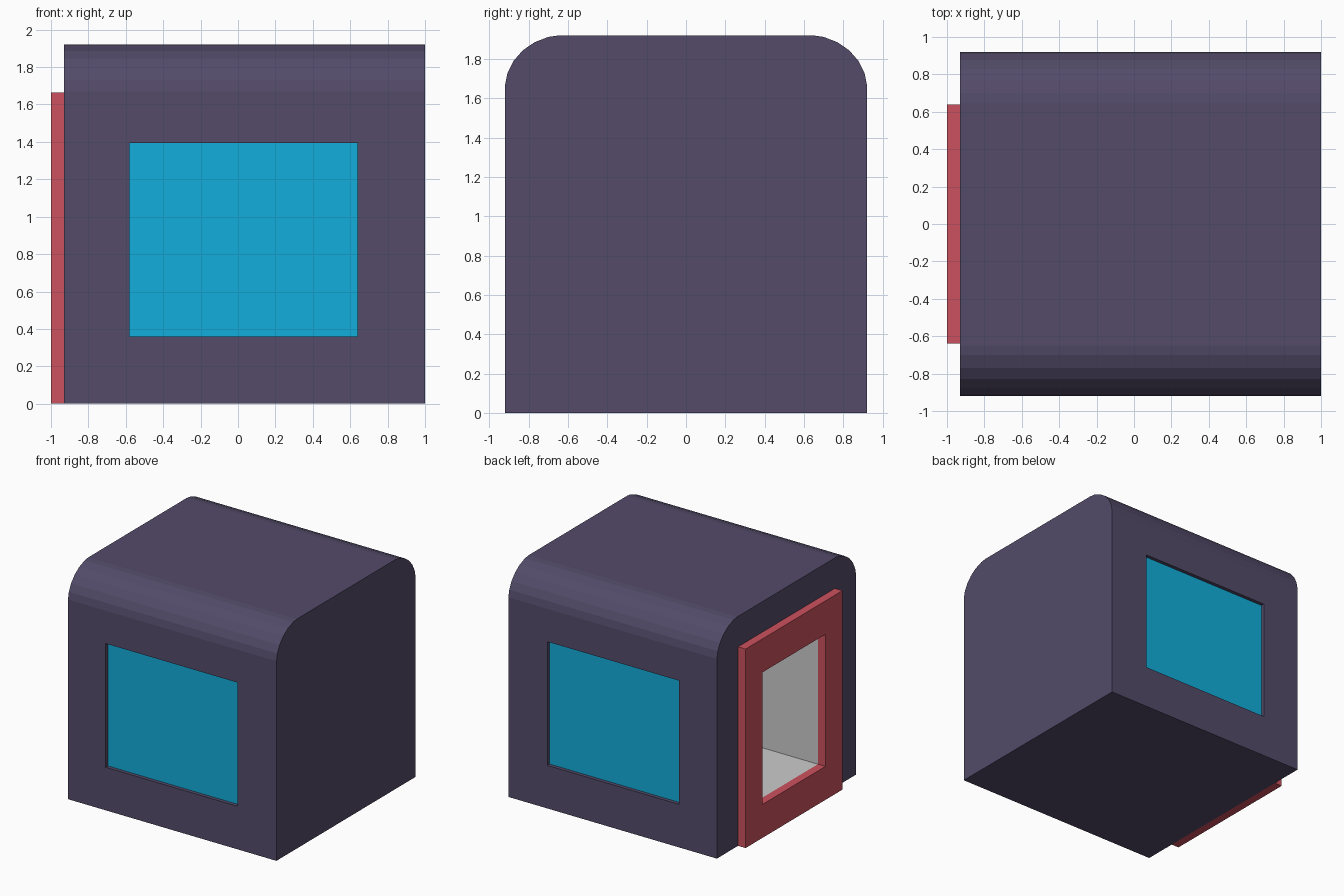
import bpy
import bmesh

if "Cube" in bpy.data.objects:
    bpy.data.objects.remove(bpy.data.objects["Cube"])


def material(name, rgb):
    m = bpy.data.materials.new(name)
    m.diffuse_color = (*rgb, 1)
    m.use_nodes = True
    m.node_tree.nodes["Principled BSDF"].inputs["Base Color"].default_value = m.diffuse_color
    return m


def finish(name, bm, mat=None):
    bmesh.ops.recalc_face_normals(bm, faces=bm.faces)
    me = bpy.data.meshes.new(name)
    bm.to_mesh(me)
    bm.free()
    ob = bpy.data.objects.new(name, me)
    bpy.context.collection.objects.link(ob)
    if mat:
        me.materials.append(mat)
    return ob


def box_mesh(x, y, z):
    bm = bmesh.new()
    bmesh.ops.create_cube(bm, size=1)
    for v in bm.verts:
        v.co = [(a + b) / 2 + c * (b - a) for c, (a, b) in zip(v.co, (x, y, z))]
    return bm


def box(name, x, y, z, mat=None):
    return finish(name, box_mesh(x, y, z), mat)


def cut(target, cutter):
    mod = target.modifiers.new(cutter.name, 'BOOLEAN')
    mod.operation = 'DIFFERENCE'
    mod.solver = 'EXACT'
    mod.object = cutter
    cutter.hide_render = True
    cutter.hide_set(True)


purple = material("purple", (0.087, 0.07, 0.141))
red = material("red", (0.6, 0.083, 0.112))
blue = material("blue", (0.006, 0.42, 0.71))

# Cabin body: rounded profile swept along x
right = [(0.92, 0), (0.92, 1.67), (0.908, 1.73), (0.878, 1.79), (0.83, 1.845),
         (0.77, 1.886), (0.70, 1.913), (0.65, 1.92)]
profile = right + [(-y, z) for y, z in reversed(right)]
bm = bmesh.new()
end = bm.faces.new([bm.verts.new((-0.93, y, z)) for y, z in profile])
swept = bmesh.ops.extrude_face_region(bm, geom=[end], use_keep_orig=True)["geom"]
bmesh.ops.translate(bm, vec=(1.93, 0, 0),
                    verts=[g for g in swept if isinstance(g, bmesh.types.BMVert)])
body = finish("cabin_body", bm, purple)

# Recessed windows on front and back
win_x, win_z = (-0.58, 0.64), (0.36, 1.395)
for side, s in (("front", -1), ("back", 1)):
    cut(body, box(side + "_window_cutter", win_x, sorted((s * 0.87, s * 1.1)), win_z))
    box(side + "_window", win_x, sorted((s * 0.87, s * 0.89)), win_z, blue)

# Door frame on the left end
door_y, door_z = (-0.415, 0.415), (0.28, 1.385)
frame = box("door_frame", (-1, -0.93), (-0.64, 0.64), (0, 1.665), red)
cut(frame, box("frame_cutter", (-1.1, -0.8), door_y, door_z))

# Grey interior behind the door, open towards the frame
t = 0.01
cut(body, box("interior_cutter", (-1.1, 0.0 + t), (door_y[0] - t, door_y[1] + t),
              (door_z[0] - t, door_z[1] + t)))
bm = box_mesh((-0.93, 0.0), door_y, door_z)
mouth = min(bm.faces, key=lambda f: f.calc_center_median().x)
bmesh.ops.delete(bm, geom=[mouth], context='FACES_ONLY')
interior = finish("door_interior", bm)
solid = interior.modifiers.new("walls", 'SOLIDIFY')
solid.thickness = t
solid.offset = 1
solid.use_even_offset = True
